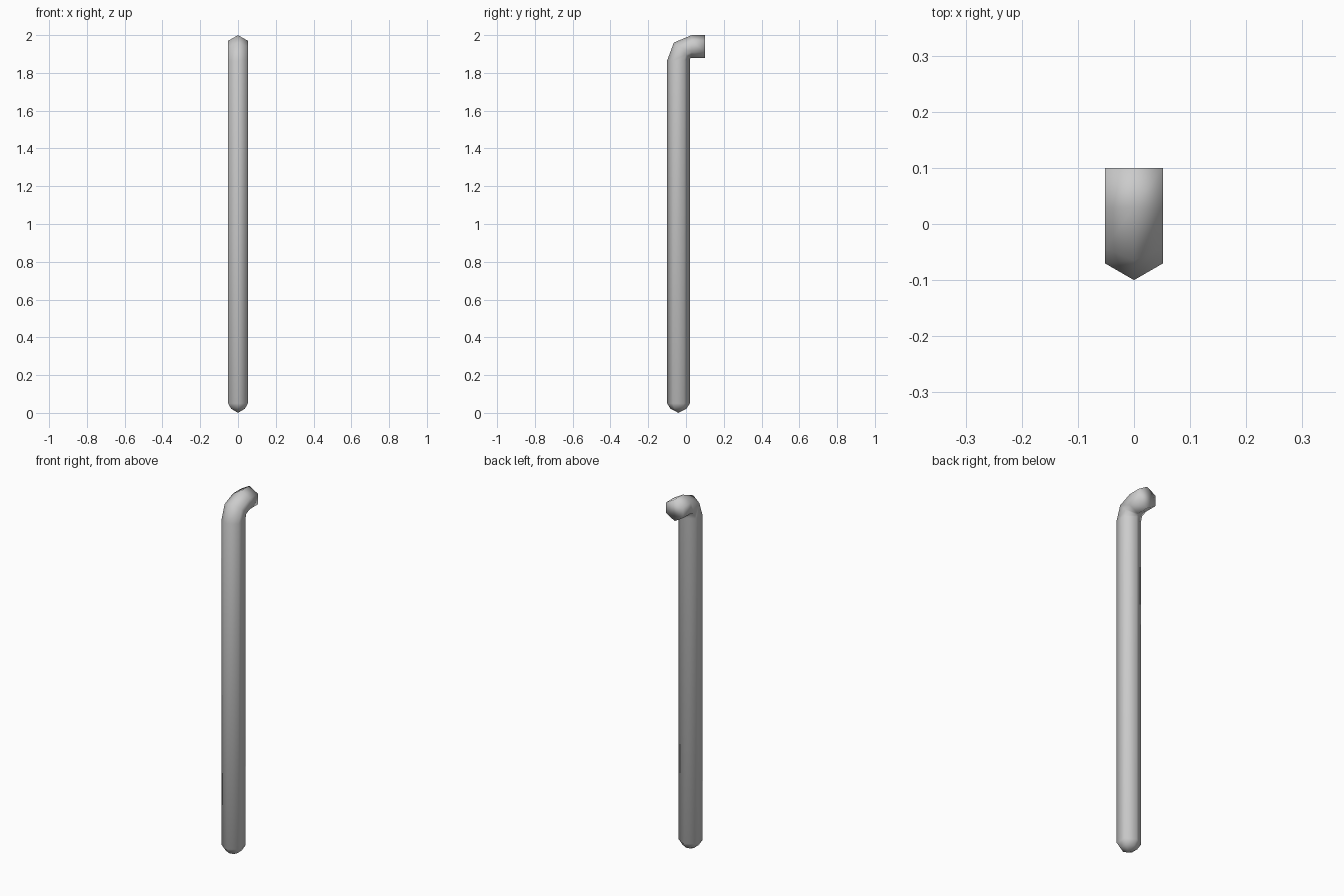
import bpy, bmesh
from math import sin, cos, pi, radians
from mathutils import Vector

old = bpy.data.objects.get("Cube")
if old:
    bpy.data.objects.remove(old)

SIDES = 6
RADIUS = 0.06

# Plain grey material
grey = bpy.data.materials.new("light grey")
grey.use_nodes = True
colour = (0.6, 0.6, 0.6, 1)
grey.diffuse_color = colour
grey.node_tree.nodes["Principled BSDF"].inputs["Base Color"].default_value = colour


def add_ring(bm, y, z, radius, tilt):
    """Hexagon around a path point; tilt turns it from upright to backward."""
    out = Vector((0, -cos(tilt), sin(tilt)))
    side = Vector((1, 0, 0))
    centre = Vector((0, y, z))
    return [bm.verts.new(centre + radius * (cos(a) * out + sin(a) * side))
            for a in (2 * pi * i / SIDES for i in range(SIDES))]


# Path of the rod: y, z, radius, tilt in degrees
path = [
    (-0.04, 0.022, 0.042, 0),
    (-0.04, 0.05, RADIUS, 0),
    (-0.04, 1.865, RADIUS, 0),
    (-0.022, 1.918, RADIUS, 45),
    (0.03, 1.94, RADIUS, 90),
    (0.1, 1.94, RADIUS, 90),
]

# Bent rod with a blunt pointed foot and a flat hooked end
bm = bmesh.new()
rings = [add_ring(bm, y, z, r, radians(t)) for y, z, r, t in path]
for low, high in zip(rings, rings[1:]):
    for i in range(SIDES):
        j = (i + 1) % SIDES
        bm.faces.new((low[i], low[j], high[j], high[i]))
tip = bm.verts.new((0, -0.04, 0))
for i in range(SIDES):
    bm.faces.new((tip, rings[0][(i + 1) % SIDES], rings[0][i]))
bm.faces.new(rings[-1])
bmesh.ops.recalc_face_normals(bm, faces=bm.faces)
for face in bm.faces:
    face.smooth = True

mesh = bpy.data.meshes.new("bent_rod")
bm.to_mesh(mesh)
bm.free()
mesh.materials.append(grey)
rod = bpy.data.objects.new("bent_rod", mesh)
bpy.context.collection.objects.link(rod)
